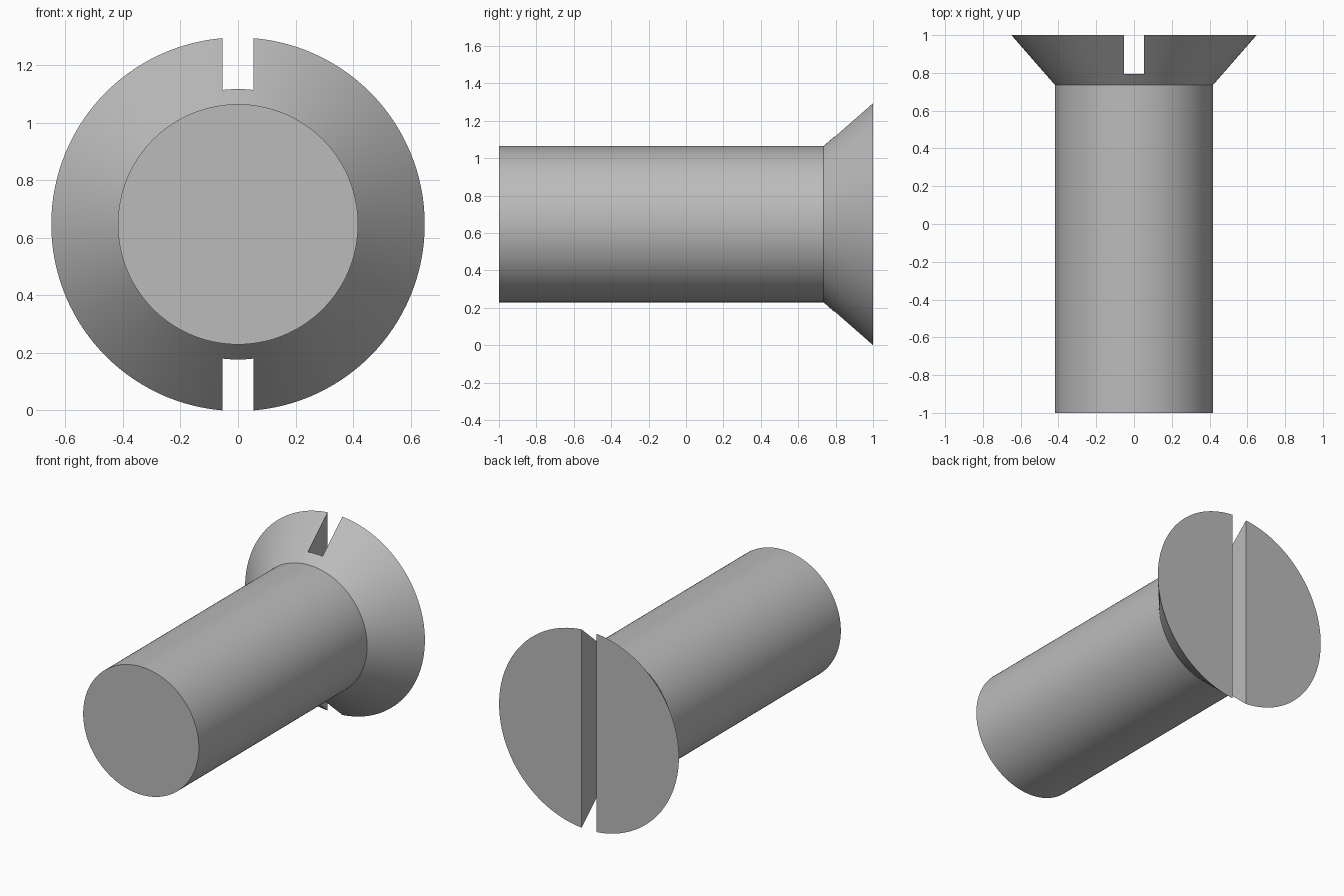
import bpy, bmesh, math
from mathutils import Matrix

if "Cube" in bpy.data.objects:
    bpy.data.objects.remove(bpy.data.objects["Cube"])

SEGMENTS = 128
CENTRE_Z = 0.647
SLOT_WIDTH, SLOT_FLOOR = 0.107, 0.795

steel = bpy.data.materials.new("steel grey")
steel.diffuse_color = (0.5, 0.5, 0.5, 1)
steel.use_nodes = True
steel.node_tree.nodes["Principled BSDF"].inputs["Base Color"].default_value = steel.diffuse_color


def make_object(name, bm):
    bmesh.ops.recalc_face_normals(bm, faces=bm.faces)
    mesh = bpy.data.meshes.new(name)
    bm.to_mesh(mesh)
    bm.free()
    mesh.materials.append(steel)
    obj = bpy.data.objects.new(name, mesh)
    bpy.context.collection.objects.link(obj)
    return obj


# Shank and countersunk head: rings along y, bridged and capped
bm = bmesh.new()
rings = []
for radius, y in [(0.4175, -1.0), (0.4175, 0.735), (0.649, 1.0)]:
    angles = [2 * math.pi * i / SEGMENTS for i in range(SEGMENTS)]
    rings.append([bm.verts.new((radius * math.cos(a), y, CENTRE_Z + radius * math.sin(a)))
                  for a in angles])
for lower, upper in zip(rings, rings[1:]):
    for i in range(SEGMENTS):
        j = (i + 1) % SEGMENTS
        bm.faces.new((lower[i], lower[j], upper[j], upper[i]))
bm.faces.new(rings[0])
bm.faces.new(rings[-1])
screw = make_object("countersunk_screw", bm)

# Driver slot across the head
bm = bmesh.new()
bmesh.ops.create_cube(bm, size=1, matrix=Matrix.Translation((0, SLOT_FLOOR + 0.25, CENTRE_Z))
                      @ Matrix.Diagonal((SLOT_WIDTH, 0.5, 2, 1)))
cutter = make_object("slot_cutter", bm)
cutter.hide_render = True

slot = screw.modifiers.new("driver slot", 'BOOLEAN')
slot.operation = 'DIFFERENCE'
slot.solver = 'EXACT'
slot.object = cutter
bpy.context.view_layer.objects.active = screw
screw.select_set(True)
bpy.ops.object.modifier_apply(modifier=slot.name)
bpy.data.objects.remove(cutter)

# Smooth round sides, crisp rims and slot
bpy.ops.object.shade_smooth_by_angle(angle=math.radians(30))
